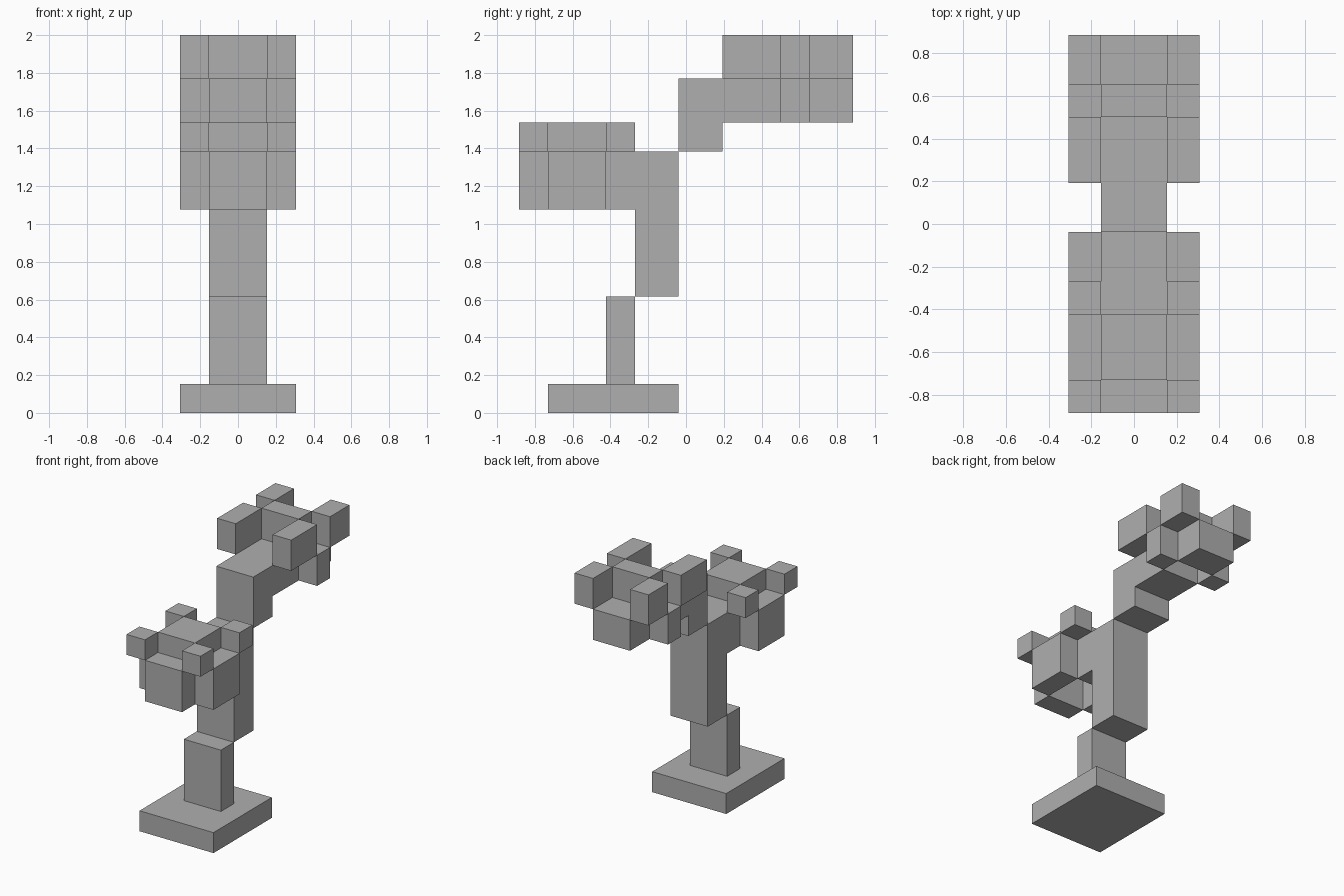
import bpy
import bmesh

U = 2 / 26  # size of one block unit

cube = bpy.data.objects.get("Cube")
if cube:
    bpy.data.objects.remove(cube, do_unlink=True)

# One plain grey for the whole plant
grey = bpy.data.materials.new("plain_grey")
grey.use_nodes = True
colour = (0.43, 0.43, 0.43, 1)
grey.diffuse_color = colour
grey.node_tree.nodes["Principled BSDF"].inputs["Base Color"].default_value = colour


def prism(name, x0, x1, profile):
    """Extrude a closed (y, z) outline from x0 to x1, in block units."""
    bm = bmesh.new()
    face = bm.faces.new([bm.verts.new((x0 * U, y * U, z * U)) for y, z in profile])
    made = bmesh.ops.extrude_face_region(bm, geom=[face])["geom"]
    verts = [v for v in made if isinstance(v, bmesh.types.BMVert)]
    bmesh.ops.translate(bm, verts=verts, vec=((x1 - x0) * U, 0, 0))
    bmesh.ops.recalc_face_normals(bm, faces=bm.faces)
    mesh = bpy.data.meshes.new(name)
    bm.to_mesh(mesh)
    bm.free()
    mesh.materials.append(grey)
    obj = bpy.data.objects.new(name, mesh)
    bpy.context.collection.objects.link(obj)
    return obj


def box(name, x0, x1, y0, y1, z0, z1):
    return prism(name, x0, x1, [(y0, z0), (y1, z0), (y1, z1), (y0, z1)])


def flower(name, ys, zs, outer_petal):
    """Lower ring of petals, with a raised centre and raised corner tips."""
    y0, y1, y2, y3 = ys
    z0, z1, z2 = zs
    box(name + "_centre", -2, 2, y1, y2, z1, z2)
    box(name + "_end_petal", -2, 2, *outer_petal, z0, z1)
    for side, x0, x1 in (("left", 2, 4), ("right", -4, -2)):
        box(f"{name}_{side}_petal", x0, x1, y1, y2, z0, z1)
        box(f"{name}_{side}_front_tip", x0, x1, y0, y1, z1, z2)
        box(f"{name}_{side}_back_tip", x0, x1, y2, y3, z1, z2)


# Base and stepped stem; each stem section carries a petal arm
box("base", -4, 4, -9.5, -0.5, 0, 2)
box("lower_stem", -2, 2, -5.5, -3.5, 2, 8)
prism("middle_stem", -2, 2,
      [(-3.5, 8), (-0.5, 8), (-0.5, 18), (-5.5, 18), (-5.5, 14), (-3.5, 14)])
prism("upper_stem", -2, 2,
      [(-0.5, 18), (2.5, 18), (2.5, 20), (6.5, 20), (6.5, 23), (-0.5, 23)])

# Two block flowers
flower("front_flower", (-11.5, -9.5, -5.5, -3.5), (14, 18, 20), (-11.5, -9.5))
flower("back_flower", (2.5, 6.5, 8.5, 11.5), (20, 23, 26), (8.5, 11.5))
